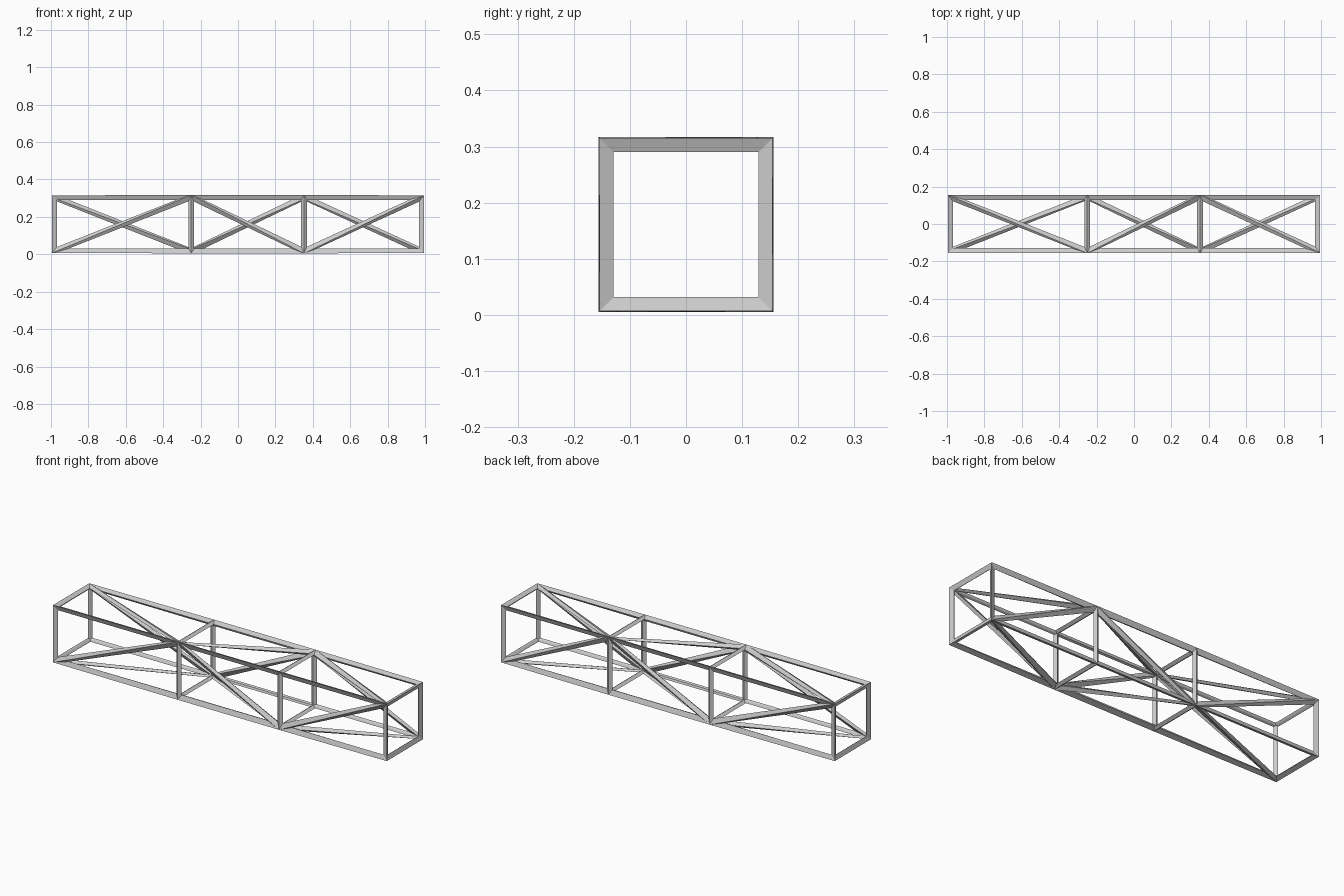
import bpy

if "Cube" in bpy.data.objects:
    bpy.data.objects.remove(bpy.data.objects["Cube"])

# Triangulated box girder turned into struts by a wireframe modifier
T = 0.031                      # strut thickness
H = 0.1605 - T / 2             # half width of the cage, strut centre lines
XS = [-1 + T / 2, -0.25, 0.353, 1 - T / 2]
ZC = 0.161

# four corners per frame: front bottom, back bottom, back top, front top
corners = [(-H, -H), (H, -H), (H, H), (-H, H)]
verts = [(x, y, ZC + z) for x in XS for y, z in corners]

# square end frames stay open quads
last = 4 * (len(XS) - 1)
faces = [(3, 2, 1, 0), tuple(last + k for k in range(4))]

# every side panel is split by one diagonal, alternating around and along
for i in range(len(XS) - 1):
    for k in range(4):
        n = (k + 1) % 4
        a, b = 4 * i + k, 4 * i + n
        c, d = b + 4, a + 4
        if (i + k) % 2 == 0:
            faces += [(a, b, c), (a, c, d)]
        else:
            faces += [(a, b, d), (b, c, d)]

mesh = bpy.data.meshes.new("truss_beam")
mesh.from_pydata(verts, [], faces)
mesh.update()
truss = bpy.data.objects.new("truss_beam", mesh)
bpy.context.collection.objects.link(truss)

wire = truss.modifiers.new("struts", 'WIREFRAME')
wire.thickness = T
wire.offset = 0
wire.use_even_offset = True
wire.use_replace = True
